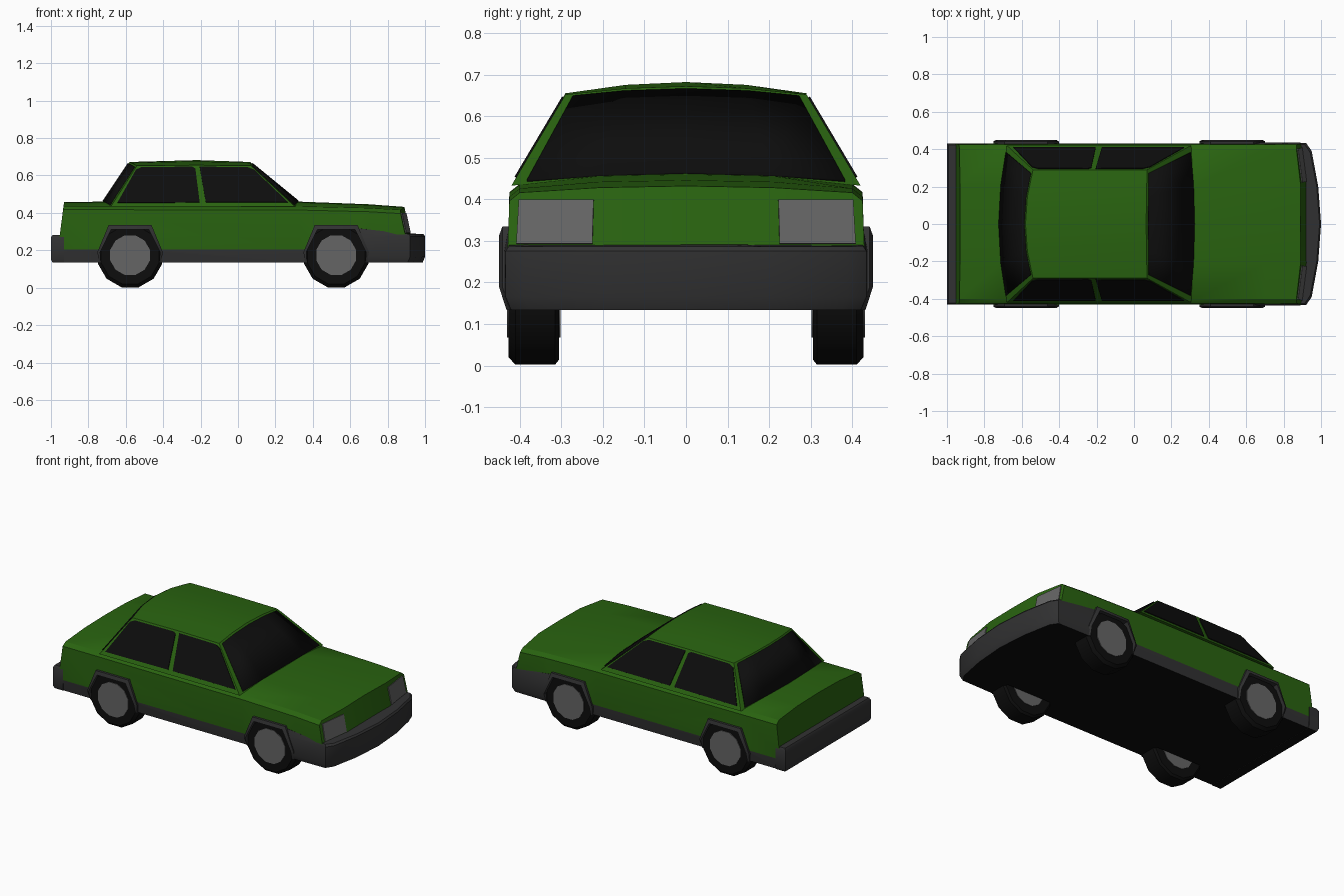
import bpy, bmesh, math
from mathutils import Vector

if "Cube" in bpy.data.objects:
    bpy.data.objects.remove(bpy.data.objects["Cube"])

def colour(name, r, g, b):
    m = bpy.data.materials.new(name)
    m.diffuse_color = (r, g, b, 1)
    m.use_nodes = True
    m.node_tree.nodes["Principled BSDF"].inputs["Base Color"].default_value = m.diffuse_color
    return m

GREEN = colour("green paint", 0.022, 0.125, 0.005)
TRIM = colour("dark grey plastic", 0.031, 0.031, 0.032)
BLACK = colour("black", 0.004, 0.004, 0.004)
GREY = colour("light grey", 0.13, 0.13, 0.13)

def make(name, verts, faces, mats, rule=None):
    bm = bmesh.new()
    vs = [bm.verts.new(v) for v in verts]
    for f in faces:
        bm.faces.new([vs[i] for i in f])
    bmesh.ops.recalc_face_normals(bm, faces=bm.faces)
    bm.normal_update()
    if rule:
        for f in bm.faces:
            f.material_index = rule(f)
    me = bpy.data.meshes.new(name)
    bm.to_mesh(me)
    bm.free()
    for m in mats:
        me.materials.append(m)
    ob = bpy.data.objects.new(name, me)
    bpy.context.collection.objects.link(ob)
    return ob

def loft(name, rings, mats, rule=None, caps=None):
    """Skin closed rings; caps lists the index loops that close each end."""
    n = len(rings[0])
    faces = [(k*n + i, k*n + (i+1) % n, (k+1)*n + (i+1) % n, (k+1)*n + i)
             for k in range(len(rings) - 1) for i in range(n)]
    last = (len(rings) - 1) * n
    for c in caps or [list(range(n))]:
        faces += [list(c), [last + i for i in c]]
    return make(name, [p for r in rings for p in r], faces, mats, rule)

def plate(name, verts, mat, faces=None):
    ob = make(name, verts, faces or [range(len(verts))], [mat])
    s = ob.modifiers.new("thickness", 'SOLIDIFY')
    s.thickness, s.offset = 0.009, 0
    return ob

def mirror(ob):
    m = ob.modifiers.new("mirror", 'MIRROR')
    m.use_axis = (False, True, False)
    return ob

def smooth(ob):
    bpy.ops.object.select_all(action='DESELECT')
    ob.select_set(True)
    bpy.context.view_layer.objects.active = ob
    bpy.ops.object.shade_smooth_by_angle(angle=math.radians(33))

WHEELS = {"rear": -0.577, "front": 0.525}

# Main body: cross-sections from tail to nose
def nose_x(y, z):
    return 0.89 + (0.43 - z) * 0.22 - 0.13 * max(0, abs(y) - 0.21)

def section(xf, zc, zs, lo=(0.205, 0.135)):
    half = [(0.21, zc - 0.004), (0.40, zs), (0.425, zs - 0.02),
            (0.43, lo[0]), (0.42, lo[1]), (0.21, lo[1])]
    pts = [(0, zc)] + half + [(0, lo[1])] + [(-y, z) for y, z in reversed(half)]
    return [(xf(y, z), y, z) for y, z in pts]

def at(x):
    return lambda y, z: x

def body_rule(f):
    if f.normal.z < -0.7:
        return 2
    return 1 if f.calc_center_median().z < 0.2 and abs(f.normal.y) > 0.7 else 0

rings = [section(lambda y, z: -0.93 - (0.458 - z) * 0.13, 0.458, 0.437),
         section(at(-0.72), 0.460, 0.437),
         section(at(0.33), 0.460, 0.435),
         section(at(0.70), 0.446, 0.426),
         section(nose_x, 0.432, 0.416, (0.26, 0.22))]
body = loft("body", rings, [GREEN, TRIM, BLACK], body_rule,
            [[0, 1, 6, 7], [1, 2, 3, 4, 5, 6], [0, 7, 8, 13], [8, 9, 10, 11, 12, 13]])

# Wheel wells cut out of the body
for label, cx in WHEELS.items():
    for s in (-1, 1):
        prof = [(-0.158, 0.05), (-0.16, 0.19), (-0.102, 0.316),
                (0.102, 0.316), (0.16, 0.19), (0.158, 0.05)]
        cut = loft("well_cutter", [[(cx + x, s * y, z) for x, z in prof] for y in (0.295, 0.6)],
                   [GREEN, TRIM, BLACK], lambda f: 2)
        cut.hide_render = True
        b = body.modifiers.new("well", 'BOOLEAN')
        b.operation, b.object, b.solver = 'DIFFERENCE', cut, 'EXACT'
        bpy.context.view_layer.objects.active = body
        bpy.ops.object.modifier_apply(modifier=b.name)
        bpy.data.objects.remove(cut)
smooth(body)

# Cabin: lengthwise profiles set side by side
def column(t):
    q = t * t
    yb, yt = 0.42 * t, 0.29 * t
    return [Vector(p) for p in (
        (-0.725 + 0.045*q, yb, 0.455 - 0.022*q), (-0.58 + 0.04*q, yt, 0.672 - 0.02*q),
        (-0.22, yt, 0.682 - 0.027*q),
        (0.065 + 0.005*q, yt, 0.672 - 0.02*q), (0.33 - 0.025*q, yb, 0.455 - 0.022*q))]

smooth(loft("cabin", [column(t) for t in (-1, -0.5, 0, 0.5, 1)], [GREEN]))

# Windscreen and rear window
for name, lo, hi in (("windscreen", 4, 3), ("rear_window", 0, 1)):
    vs = []
    for t in (-0.92, -0.5, 0, 0.5, 0.92):
        c = column(t)
        vs += [c[lo].lerp(c[hi], 0.03), c[lo].lerp(c[hi], 0.96)]
    smooth(plate(name, vs, BLACK, [(2*i, 2*i+2, 2*i+3, 2*i+1) for i in range(4)]))

# Side windows lie in the sloping cabin side
def side(pts):
    return [(x, 0.42 - (z - 0.433) * 0.594, z) for x, z in pts]

mirror(plate("rear_side_window", side([(-0.645, 0.452), (-0.545, 0.63), (-0.515, 0.643),
                                       (-0.245, 0.645), (-0.228, 0.635), (-0.205, 0.455)]), BLACK))
mirror(plate("front_side_window", side([(-0.172, 0.455), (-0.205, 0.645), (0.05, 0.643),
                                        (0.085, 0.63), (0.268, 0.455)]), BLACK))

# Headlights
mirror(plate("headlight", [(nose_x(y, z) + 0.001, y, z) for y, z in
                           ((0.225, 0.293), (0.408, 0.293), (0.402, 0.398), (0.222, 0.398))], GREY))

# Front bumper: stacked plan outlines
def bumper_level(inset, xr, zf):
    half = [(1.0, 0), (0.985, 0.2), (0.95, 0.39), (0.92, 0.434), (xr + inset, 0.437)]
    pts = [(x - inset, max(0, y - inset) if y > 0.3 else y) for x, y in half]
    pts += [(x, -y) for x, y in reversed(pts[1:])]
    return [(x, y, zf(x)) for x, y in pts]

def under(f):
    return 1 if f.normal.z < -0.9 else 0

smooth(loft("front_bumper", [
    bumper_level(0.013, 0.69, lambda x: 0.134),
    bumper_level(0, 0.69, lambda x: 0.165),
    bumper_level(0, 0.655, lambda x: 0.275),
    bumper_level(0.008, 0.635, lambda x: max(0.286, 0.318 - (x - 0.635) * 0.11))],
    [TRIM, BLACK], under))

# Rear bumper
def rear_level(i, z):
    return [(-1 + i, -0.43 + i, z), (-0.93, -0.43 + i, z), (-0.93, 0.43 - i, z), (-1 + i, 0.43 - i, z)]

smooth(loft("rear_bumper", [rear_level(0.008, 0.134), rear_level(0, 0.15),
                            rear_level(0, 0.268), rear_level(0.008, 0.282)], [TRIM, BLACK], under))

# Wheels and arch trims
def circle(cx, y, r, n=12):
    return [(cx + r * math.cos(math.tau * (i + 0.5) / n), y,
             0.174 + r * math.sin(math.tau * (i + 0.5) / n)) for i in range(n)]

for label, cx in WHEELS.items():
    tyre = loft(label + "_tyre", [circle(cx, y, r) for y, r in
                ((0.305, 0.165), (0.315, 0.178), (0.41, 0.178), (0.427, 0.16))], [BLACK])
    hub = loft(label + "_hub", [circle(cx, y, 0.11) for y in (0.302, 0.431)], [GREY])
    path = [(0.166, 0.134, 0.156, 0.134, 0.432), (0.175, 0.19, 0.16, 0.19, 0.45),
            (0.115, 0.334, 0.10, 0.312, 0.45)]
    path = [(-a, b, -c, d, y) for a, b, c, d, y in path] + path[::-1]
    trim = loft(label + "_arch_trim", [
        [(cx + a, 0.41, b), (cx + a, y - 0.008, b), (cx + c, y, d), (cx + c, 0.41, d)]
        for a, b, c, d, y in path], [TRIM])
    for ob in (tyre, hub, trim):
        smooth(mirror(ob))
